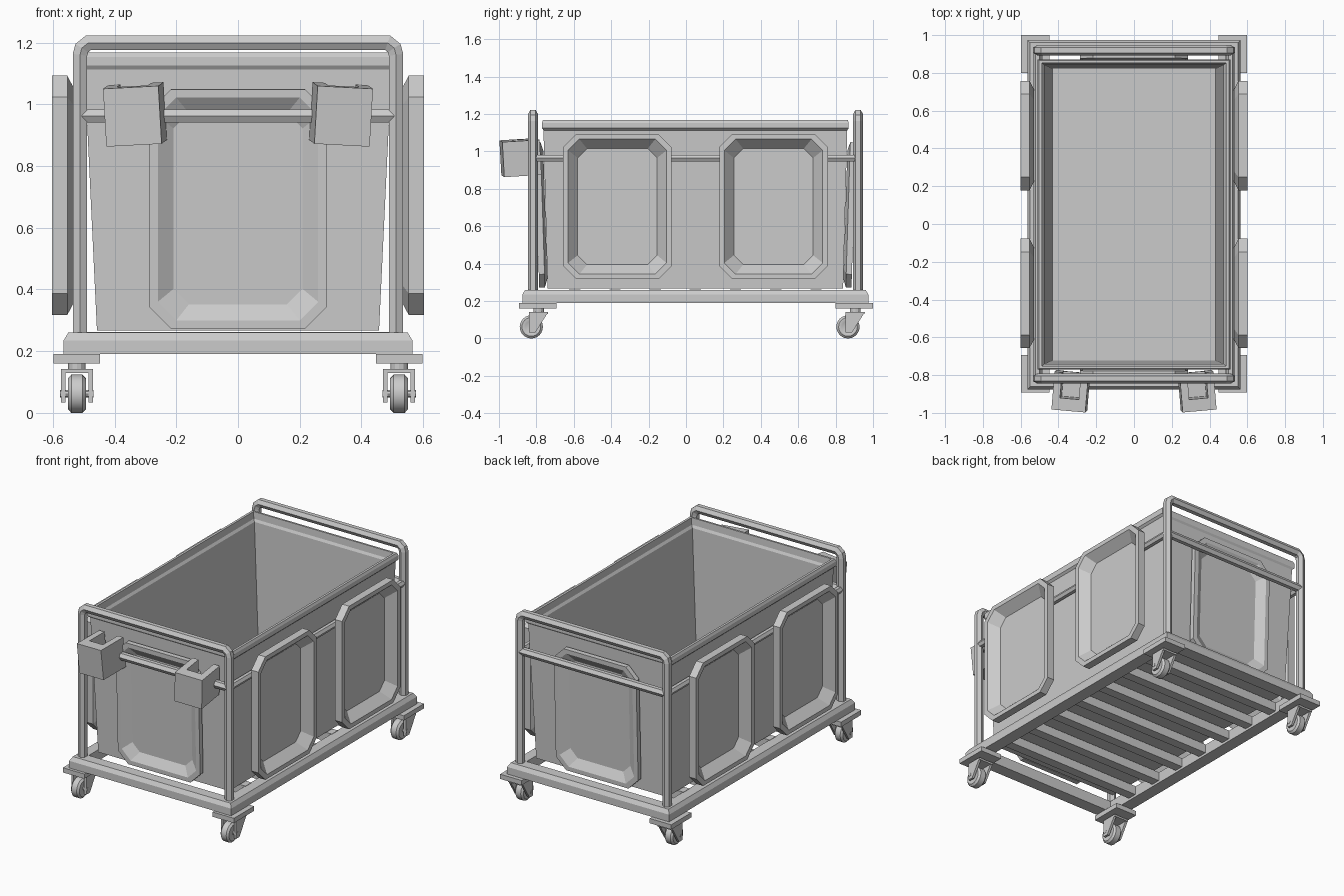
import bpy, bmesh, math
from mathutils import Matrix, Vector

if "Cube" in bpy.data.objects:
    bpy.data.objects.remove(bpy.data.objects["Cube"])

grey = bpy.data.materials.new("light_grey_metal")
grey.diffuse_color = (0.6, 0.6, 0.6, 1)
grey.use_nodes = True
grey.node_tree.nodes["Principled BSDF"].inputs["Base Color"].default_value = grey.diffuse_color
CY = 0.05  # middle of the cart along y (the front boxes stick out further)


def loft(name, rings, matrix=None, closed=False, smooth=False):
    """Skin a list of point rings; cap the ends unless the loft is closed."""
    bm = bmesh.new()
    vs = [[bm.verts.new(p) for p in r] for r in rings]
    n = len(vs[0])
    pairs = list(zip(vs, vs[1:])) + ([(vs[-1], vs[0])] if closed else [])
    for a, b in pairs:
        for i in range(n):
            j = (i + 1) % n
            bm.faces.new((a[i], a[j], b[j], b[i]))
    if not closed:
        bm.faces.new(vs[0])
        bm.faces.new(vs[-1])
    bmesh.ops.recalc_face_normals(bm, faces=bm.faces)
    if matrix:
        bmesh.ops.transform(bm, matrix=matrix, verts=bm.verts)
    me = bpy.data.meshes.new(name)
    bm.to_mesh(me)
    bm.free()
    me.materials.append(grey)
    ob = bpy.data.objects.new(name, me)
    bpy.context.collection.objects.link(ob)
    if smooth:
        bpy.ops.object.select_all(action='DESELECT')
        ob.select_set(True)
        bpy.context.view_layer.objects.active = ob
        bpy.ops.object.shade_smooth_by_angle(angle=math.radians(32))
    return ob


def rect(hx, hy, z, cy=0.0, c=0.0):
    """Rectangle ring, corners cut by c when c > 0."""
    if c == 0:
        pts = [(-hx, -hy), (hx, -hy), (hx, hy), (-hx, hy)]
    else:
        pts = [(-hx + c, -hy), (hx - c, -hy), (hx, -hy + c), (hx, hy - c),
               (hx - c, hy), (-hx + c, hy), (-hx, hy - c), (-hx, -hy + c)]
    return [(x, y + cy, z) for x, y in pts]


def box(name, x0, x1, y0, y1, z0, z1, matrix=None):
    def ring(z):
        return [(x0, y0, z), (x1, y0, z), (x1, y1, z), (x0, y1, z)]
    return loft(name, [ring(z0), ring(z1)], matrix)


def tube(name, pts, r, normal):
    """Six-sided mitred tube along a path lying in the plane of normal."""
    pts, n = [Vector(p) for p in pts], Vector(normal)
    rings = []
    for i, p in enumerate(pts):
        d1 = (p - pts[i - 1]).normalized() if i else (pts[1] - p).normalized()
        d2 = (pts[i + 1] - p).normalized() if i < len(pts) - 1 else d1
        s = (n.cross(d1) + n.cross(d2)).normalized()
        k = 1 / s.dot(n.cross(d1))
        rings.append([p + s * (k * r * math.cos(a)) + n * (r * math.sin(a))
                      for a in [math.radians(30 + 60 * q) for q in range(6)]])
    return loft(name, rings)


# base frame with bevelled top edge, and slats under the tub
loft("base_frame", [rect(0.565, 0.925, 0.19, CY), rect(0.565, 0.925, 0.235, CY),
                    rect(0.55, 0.91, 0.26, CY), rect(0.485, 0.845, 0.26, CY),
                    rect(0.485, 0.845, 0.19, CY)], closed=True)
for i in range(7):
    y = CY + (i - 3) * 0.215
    box(f"base_slat_{i + 1}", -0.49, 0.49, y - 0.03, y + 0.03, 0.205, 0.262)

# tapered open tub with stepped rim
tub = [(0.457, 0.79, 0.267), (0.497, 0.812, 1.113), (0.51, 0.82, 1.125),
       (0.51, 0.82, 1.153), (0.503, 0.815, 1.168), (0.488, 0.803, 1.168),
       (0.485, 0.80, 1.125), (0.475, 0.792, 1.11), (0.432, 0.773, 0.285)]
loft("tub", [rect(hx, hy, z, CY) for hx, hy, z in tub])

# end hoops with crossbars
for end, y in (("front", -0.818), ("back", 0.92)):
    side = [(0.512, 0.25), (0.512, 1.16), (0.506, 1.182), (0.485, 1.199)]
    path = [(-x, y, z) for x, z in side] + [(x, y, z) for x, z in reversed(side)]
    tube(f"{end}_hoop", path, 0.027, (0, 1, 0))
    tube(f"{end}_crossbar", [(-0.505, y, 0.962), (0.505, y, 0.962)], 0.025, (0, 1, 0))
for name, x in (("left", -0.512), ("right", 0.512)):
    tube(f"{name}_side_rail", [(x, -0.818, 0.964), (x, 0.92, 0.964)], 0.021, (1, 0, 0))


def panel(name, hx, hy, depth, loc, turn, tilt=0.0):
    """Octagonal pressed tray; local z points outwards."""
    m = (Matrix.Translation(loc) @ Matrix.Rotation(math.radians(turn), 4, 'Z')
         @ Matrix.Rotation(math.radians(90 + tilt), 4, 'X'))
    prof = [(0.045, 0, 0.055), (0, depth * 0.32, 0.07), (0, depth, 0.07),
            (0.027, depth, 0.06), (0.078, depth * 0.22, 0.05)]
    loft(name, [rect(hx - i, hy - i, w, 0, c) for i, w, c in prof], m)


# tray panels on the sides and ends
for name, x, turn in (("left", -0.53, -90), ("right", 0.53, 90)):
    for k, y in (("front", -0.367), ("back", 0.468)):
        panel(f"{name}_{k}_panel", 0.29, 0.388, 0.072, (x, y, 0.705), turn)
panel("front_panel", 0.287, 0.388, 0.045, (0, -0.752, 0.662), 0, 1.8)
panel("back_panel", 0.287, 0.388, 0.045, (0, 0.852, 0.662), 180, 1.8)

# two boxes hung on the front crossbar, each a U seen from above, with a floor
for name, s in (("left", -1), ("right", 1)):
    m = (Matrix.Translation((s * 0.334, -0.885, 0.967))
         @ Matrix.Rotation(math.radians(5 * s), 4, 'Z')
         @ Matrix.Rotation(math.radians(3 * s), 4, 'Y')
         @ Matrix.Rotation(math.radians(3.5), 4, 'X'))
    u = [(-0.09, -0.1), (0.09, -0.1), (0.09, 0.1), (0.05, 0.1),
         (0.05, -0.035), (-0.05, -0.035), (-0.05, 0.1), (-0.09, 0.1)]
    loft(f"{name}_hanging_box", [[(x, y, z) for x, y in u] for z in (-0.094, 0.094)], m)
    box(f"{name}_hanging_box_floor", -0.055, 0.055, -0.04, 0.098, -0.092, -0.07, m)


def disc(cx, cy, cz, r, axis, n=24):
    out = []
    for i in range(n):
        a = 2 * math.pi * i / n
        c, d = r * math.cos(a), r * math.sin(a)
        out.append((cx, cy + c, cz + d) if axis == 'X' else (cx + c, cy + d, cz))
    return out


# four swivel casters
for sx, sn in ((-1, "left"), (1, "right")):
    for y, en in ((-0.793, "front"), (0.9, "back")):
        x, tag = sx * 0.522, f"{en}_{sn}"
        box(f"{tag}_caster_plate", x - 0.075, x + 0.075, y - 0.1, y + 0.1, 0.16, 0.19)
        loft(f"{tag}_caster_stem", [disc(x, y + 0.005, z, 0.028, 'Z', 12)
                                    for z in (0.135, 0.165)])
        box(f"{tag}_fork_top", x - 0.051, x + 0.051, y - 0.045, y + 0.055, 0.13, 0.142)
        prof = [(-0.047, 0.142), (0.057, 0.142), (-0.012, 0.033), (-0.047, 0.033)]
        for k, a in (("inner", -sx), ("outer", sx)):
            loft(f"{tag}_fork_{k}", [[(x + a * w, y + p, z) for p, z in prof]
                                     for w in (0.037, 0.052)])
        wheel = [(-0.026, 0.03), (-0.029, 0.035), (-0.029, 0.05), (-0.018, 0.062),
                 (0.018, 0.062), (0.029, 0.05), (0.029, 0.035), (0.026, 0.03)]
        loft(f"{tag}_wheel", [disc(x + w, y - 0.034, 0.062, r, 'X') for w, r in wheel],
             smooth=True)
        loft(f"{tag}_axle", [disc(x + w, y - 0.034, 0.062, 0.012, 'X', 10)
                             for w in (-0.054, 0.054)])
